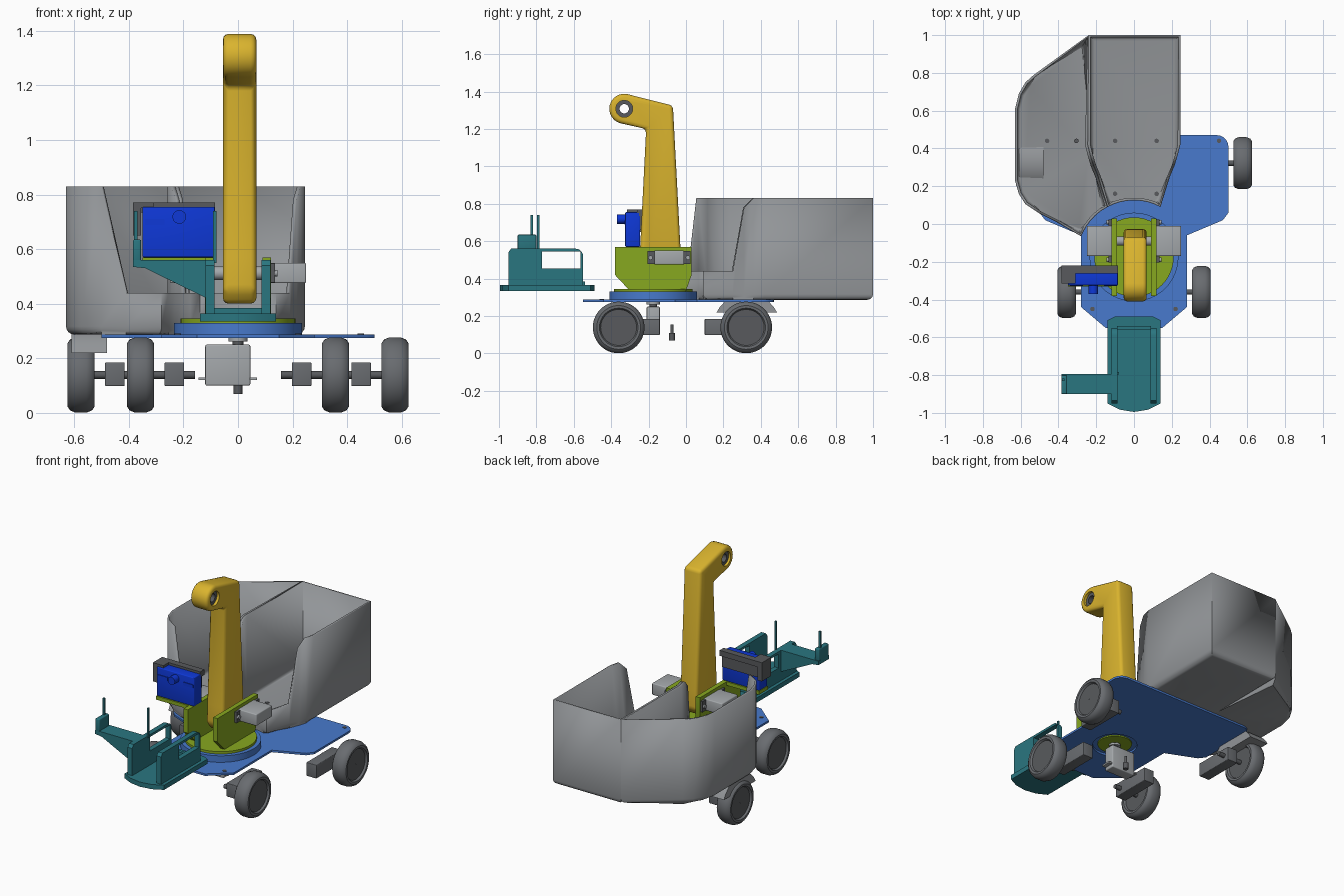
import bpy, bmesh
from math import sin, cos, pi, radians
from mathutils import Vector, Matrix

if "Cube" in bpy.data.objects:
    bpy.data.objects.remove(bpy.data.objects["Cube"])


def material(name, *rgb):
    lin = [(c / 255 / 12.92 if c < 11 else ((c / 255 + 0.055) / 1.055) ** 2.4) for c in rgb]
    m = bpy.data.materials.new(name)
    m.use_nodes = True
    m.diffuse_color = (*lin, 1)
    m.node_tree.nodes["Principled BSDF"].inputs["Base Color"].default_value = (*lin, 1)
    return m


PLATE = material("plate_blue", 72, 122, 205)
BIN = material("bin_grey", 146, 149, 152)
GREEN = material("olive_green", 135, 168, 32)
YELLOW = material("arm_yellow", 218, 180, 46)
TEAL = material("teal", 42, 118, 128)
BLUE = material("servo_blue", 14, 56, 215)
LIGHT = material("servo_grey", 165, 169, 172)
TYRE = material("tyre_grey", 105, 108, 112)
DARK = material("dark_grey", 88, 90, 93)


def finish(name, bm, mats, bevel=0, segs=3):
    bmesh.ops.recalc_face_normals(bm, faces=bm.faces)
    if bevel:
        bmesh.ops.bevel(bm, geom=[e for e in bm.edges if e.calc_face_angle(0) > 0.6],
                        offset=bevel, segments=segs, affect='EDGES', profile=0.5)
    me = bpy.data.meshes.new(name)
    bm.to_mesh(me)
    bm.free()
    ob = bpy.data.objects.new(name, me)
    bpy.context.collection.objects.link(ob)
    for m in mats:
        me.materials.append(m)
    smooth(ob)
    return ob


def smooth(ob):
    bpy.ops.object.select_all(action='DESELECT')
    ob.select_set(True)
    bpy.context.view_layer.objects.active = ob
    bpy.ops.object.shade_smooth_by_angle(angle=radians(35))


PLACE = {'x': lambda u, v, w: (w, u, v),
         'y': lambda u, v, w: (u, w, v),
         'z': lambda u, v, w: (u, v, w)}


def prism(name, axis, pts, lo, hi, mat, bevel=0):
    """Extrude a 2D outline along an axis."""
    bm = bmesh.new()
    face = bm.faces.new([bm.verts.new(PLACE[axis](u, v, lo)) for u, v in pts])
    ext = bmesh.ops.extrude_face_region(bm, geom=[face])
    moved = [g for g in ext["geom"] if isinstance(g, bmesh.types.BMVert)]
    bmesh.ops.translate(bm, verts=moved, vec=Vector(PLACE[axis](0, 0, hi - lo)))
    return finish(name, bm, [mat], bevel)


def box(name, x, y, z, mat, bevel=0):
    return prism(name, 'z', [(x[0], y[0]), (x[1], y[0]), (x[1], y[1]), (x[0], y[1])], *z, mat, bevel)


def arc(cu, cv, r, a, b, n):
    return [(cu + r * cos(radians(a + (b - a) * i / n)),
             cv + r * sin(radians(a + (b - a) * i / n))) for i in range(n + 1)]


def disc(name, axis, c, r, lo, hi, mat, n=32):
    return prism(name, axis, arc(*c, r, 0, 360 - 360 / n, n - 1), lo, hi, mat)


def cut(ob, cutter):
    mod = ob.modifiers.new("cut", 'BOOLEAN')
    mod.object, mod.solver = cutter, 'EXACT'
    bpy.context.view_layer.objects.active = ob
    bpy.ops.object.modifier_apply(modifier=mod.name)
    bpy.data.objects.remove(cutter)
    smooth(ob)


CY = -0.175  # turntable centre

# Base plate with a round opening below the turntable
half = [(0.15, -0.55), (0.28, -0.44), (0.28, -0.06), (0.47, 0.02), (0.5, 0.06)]
half += arc(0.44, 0.41, 0.06, 0, 90, 5)
plate = prism("base_plate", 'z', half + [(-x, y) for x, y in reversed(half)], 0.275, 0.288, PLATE)
cut(plate, disc("cutter", 'z', (0, CY), 0.13, 0.2, 0.4, DARK))
for s in (-1, 1):
    for x, y in ((0.22, -0.45), (0.45, 0.44)):
        disc("plate_screw", 'z', (s * x, y), 0.012, 0.285, 0.291, DARK, 12)

# Turntable
disc("turntable", 'z', (0, CY), 0.235, 0.288, 0.33, PLATE, 64)
disc("turntable_hub", 'z', (0, CY), 0.1, 0.28, 0.29, GREEN)
disc("bracket_base", 'z', (0, CY), 0.21, 0.33, 0.345, GREEN, 48)


def bin_shell(name, outline):
    """Open tray: a floor and walls whose top follows the outline's third value."""
    bm = bmesh.new()
    low = [bm.verts.new((x, y, 0.287)) for x, y, z in outline]
    top = [bm.verts.new(p) for p in outline]
    floor = bm.faces.new(low[::-1])
    for i in range(len(low)):
        j = (i + 1) % len(low)
        bm.faces.new((low[i], low[j], top[j], top[i]))
    bmesh.ops.bevel(bm, geom=list(floor.edges), offset=0.03, segments=4,
                    affect='EDGES', profile=0.5, clamp_overlap=False)
    me = bpy.data.meshes.new(name)
    bm.to_mesh(me)
    bm.free()
    ob = bpy.data.objects.new(name, me)
    bpy.context.collection.objects.link(ob)
    me.materials.append(BIN)
    mod = ob.modifiers.new("wall", 'SOLIDIFY')
    mod.thickness, mod.offset = 0.014, -1
    smooth(ob)


# Two bin compartments, with low fronts around the turntable
LOW, TOP = 0.44, 0.83
side = [(0.14, 0.09, LOW), (0.19, 0.25, LOW), (0.215, 0.31, 0.78), (0.23, 0.36, TOP), (0.245, 0.42, TOP)]
mirrored = [(-x, y, z) for x, y, z in side]
front = [(x, y, LOW) for x, y in arc(0, CY, 0.3, 118, 62, 8)[1:-1]]
bin_shell("right_bin", side + [(0.245, 1, TOP), (-0.24, 1, TOP)] + mirrored[::-1] + front)
outer = [(-0.24, 1), (-0.53, 0.79), (-0.575, 0.75), (-0.61, 0.69), (-0.63, 0.61),
         (-0.63, 0.23), (-0.61, 0.16), (-0.575, 0.105), (-0.5, 0.055)]
bin_shell("left_bin", mirrored + [(x, y, TOP) for x, y in outer]
          + [(-0.41, 0.01, LOW), (-0.28, -0.065, LOW)]
          + [(x, y, LOW) for x, y in arc(0, CY, 0.3, 156, 118, 5)[1:-1]])
prism("wheel_well", 'x', arc(0.325, 0.14, 0.18, 26, 154, 12), -0.61, -0.48, BIN).location.z = 0
for x, y in ((-0.46, 0.44), (-0.305, 0.44), (-0.1, 0.44), (0.12, 0.44), (-0.1, 0.16), (0.12, 0.16)):
    disc("bin_screw", 'z', (x, y), 0.012, 0.296, 0.304, DARK, 12)

# Arm bracket cheeks, servos and pivot
cheek = [(-0.38, 0.57), (-0.38, 0.42), (-0.3, 0.335), (0, 0.335), (0.03, 0.42), (0.03, 0.57)]
for s, word in ((-1, "right"), (1, "left")):
    prism(word + "_cheek", 'x', cheek, s * 0.105 - 0.015, s * 0.105 + 0.015, GREEN)
    xs = sorted((s * 0.115, s * 0.25))
    box(word + "_arm_servo", xs, (-0.17, -0.01), (0.475, 0.55), LIGHT, 0.006)
    xs = sorted((s * 0.12, s * 0.135))
    box(word + "_servo_ears", xs, (-0.205, 0.025), (0.478, 0.547), DARK)
    for y in (-0.19, 0.01):
        disc(word + "_ear_screw", 'x', (y, 0.512), 0.012, *sorted((s * 0.13, s * 0.145)), LIGHT, 12)
disc("arm_pivot", 'x', (-0.09, 0.512), 0.025, -0.1, 0.1, LIGHT)

# Arm with a rounded, pierced head
arm_side = [(-0.215, 0.4), (-0.07, 0.4), (-0.025, 0.45), (-0.03, 0.57), (-0.07, 1.325)]
arm_side += arc(-0.33, 1.308, 0.08, 78, 255, 16) + [(-0.213, 1.2), (-0.245, 0.57), (-0.25, 0.45)]
arm = prism("arm", 'x', arm_side, -0.055, 0.067, YELLOW, 0.02)
cut(arm, disc("cutter", 'x', (-0.33, 1.308), 0.045, -0.2, 0.2, YELLOW))
ring = disc("head_bushing", 'x', (-0.33, 1.308), 0.046, -0.04, 0.05, DARK)
cut(ring, disc("cutter", 'x', (-0.33, 1.308), 0.025, -0.2, 0.2, DARK))

# Blue gripper servo and its clamp
box("gripper_servo", (-0.35, -0.085), (-0.325, -0.245), (0.57, 0.755), BLUE, 0.005)
disc("gripper_shaft", 'y', (-0.215, 0.718), 0.025, -0.37, -0.32, BLUE)
for x in (-0.305, -0.125):
    box("servo_label_panel", (x - 0.035, x + 0.035), (-0.329, -0.32), (0.688, 0.71), BLUE)
box("clamp_top", (-0.385, -0.085), (-0.262, -0.22), (0.735, 0.77), DARK)
box("clamp_end", (-0.385, -0.31), (-0.315, -0.22), (0.75, 0.77), DARK)
box("clamp_leg", (-0.385, -0.355), (-0.315, -0.22), (0.65, 0.77), DARK)
box("clamp_back", (-0.35, -0.09), (-0.25, -0.235), (0.66, 0.74), DARK)
box("servo_shelf", (-0.35, -0.1), (-0.33, -0.24), (0.547, 0.57), GREEN)

# Detached teal cradle
edge = [(0.1, -0.49), (0.14, -0.51), (0.14, -0.95), (0.075, -0.983)]
prism("cradle_base", 'z', edge + [(0, -0.995)] + [(-x, y) for x, y in reversed(edge)], 0.335, 0.365, TEAL)
wall = [(-0.95, 0.36), (-0.95, 0.54), (-0.935, 0.56)] + arc(-0.59, 0.52, 0.04, 90, 0, 5) + [(-0.55, 0.36)]
for s, word in ((-1, "right"), (1, "left")):
    w = prism(word + "_cradle_wall", 'x', wall, s * 0.103 - 0.016, s * 0.103 + 0.016, TEAL)
    cut(w, box("cutter", (s * 0.1 - 0.1, s * 0.1 + 0.1), (-0.77, -0.565), (0.455, 0.545), TEAL))
box("cradle_rear_stop", (-0.09, 0.09), (-0.56, -0.54), (0.36, 0.385), TEAL)
arm_front = [(-0.385, 0.56), (-0.385, 0.535), (-0.34, 0.53), (-0.115, 0.42), (-0.115, 0.56)]
prism("cradle_arm", 'y', arm_front, -0.9, -0.795, TEAL)
box("cradle_end_block", (-0.385, -0.355), (-0.9, -0.8), (0.555, 0.635), TEAL, 0.006)
for x, y in ((-0.375, -0.825), (-0.085, -0.79)):
    box("cradle_post", (x - 0.006, x + 0.006), (y - 0.006, y + 0.006), (0.55, 0.74), TEAL)


def wheel(name, x, y):
    """Lathe the tyre section around the axle."""
    half = [(0.001, 0.036), (0.096, 0.036), (0.103, 0.048), (0.117, 0.049), (0.13, 0.04), (0.138, 0.02)]
    section = half + [(r, -h) for r, h in reversed(half)]
    bm = bmesh.new()
    vs = [bm.verts.new((h, 0, r)) for r, h in section]
    es = [bm.edges.new(p) for p in zip(vs, vs[1:])]
    bmesh.ops.spin(bm, geom=vs + es, cent=(0, 0, 0), axis=(1, 0, 0), angle=2 * pi, steps=48)
    bmesh.ops.remove_doubles(bm, verts=bm.verts, dist=0.0005)
    for f in bm.faces:
        f.material_index = int(max(v.co.yz.length for v in f.verts) < 0.1)
    bmesh.ops.transform(bm, matrix=Matrix.Translation((x, y, 0.139)), verts=bm.verts)
    finish(name, bm, [TYRE, DARK])


# Wheels, axles and gear motors
for s, word in ((-1, "right"), (1, "left")):
    for end, x, y, near, far in (("front", 0.357, -0.36, -0.4, -0.14), ("rear", 0.575, 0.322, 0.1, 0.36)):
        wheel(f"{word}_{end}_wheel", s * x, y)
        disc(f"{word}_{end}_axle", 'x', (y, 0.139), 0.014, *sorted((s * (x - 0.2), s * x)), DARK, 16)
        box(f"{word}_{end}_motor", sorted((s * (x - 0.16), s * (x - 0.088))),
            (near, far), (0.098, 0.185), TYRE, 0.004)

# Turntable servo below the plate
box("turn_servo", (-0.12, 0.045), (-0.21, -0.14), (0.1, 0.25), LIGHT, 0.006)
box("turn_servo_ears", (-0.145, 0.07), (-0.205, -0.145), (0.12, 0.13), LIGHT)
disc("turn_servo_shaft", 'z', (0, CY), 0.02, 0.24, 0.285, DARK, 16)
disc("turn_servo_horn", 'z', (0, CY), 0.035, 0.262, 0.275, LIGHT)
disc("loose_screw_head", 'z', (0, -0.075), 0.016, 0.07, 0.11, DARK, 16)
disc("loose_screw_shank", 'z', (0, -0.075), 0.008, 0.11, 0.155, DARK, 12)
